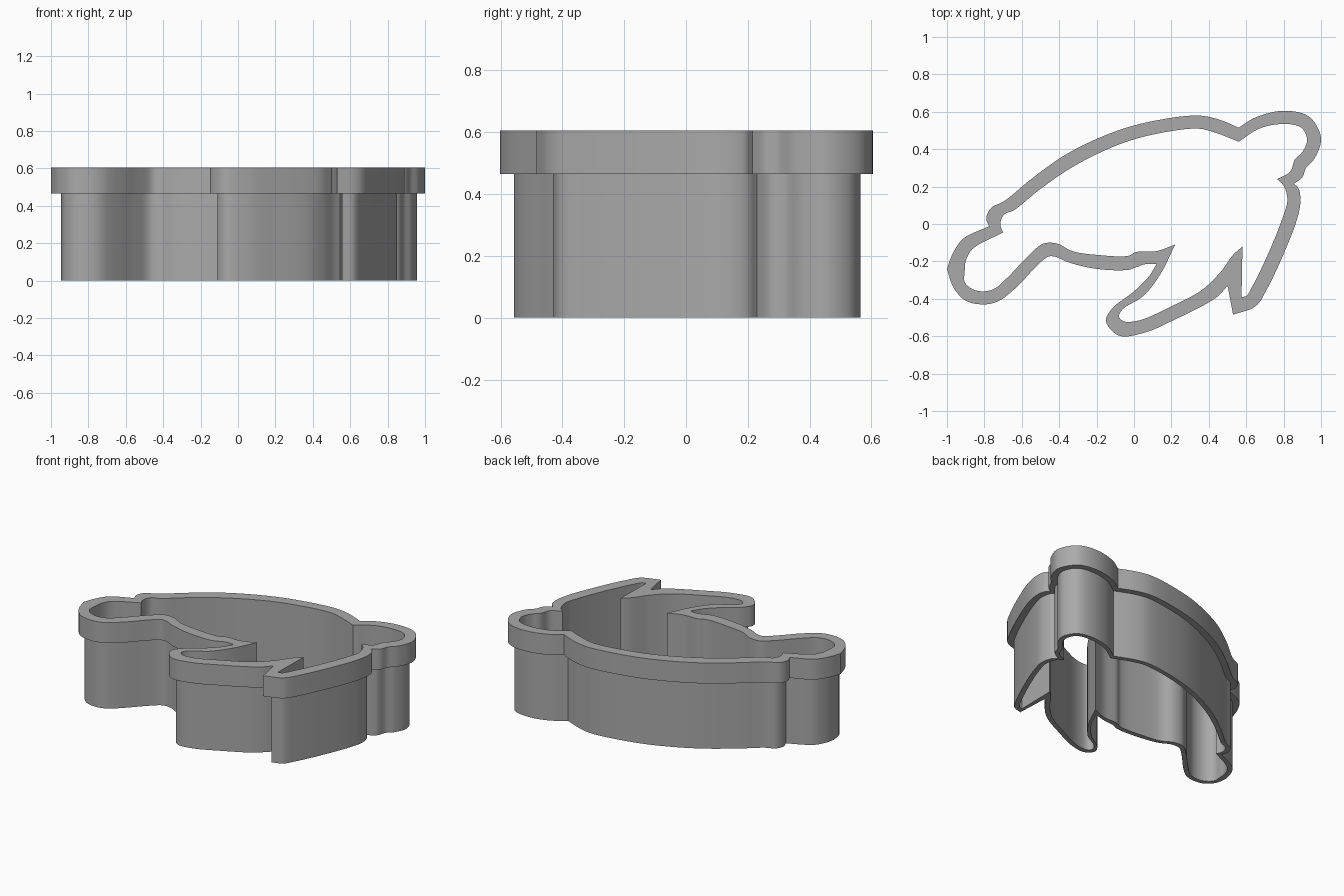
import bpy, bmesh, math
from mathutils import Vector

# Each row is one station of the outline: rim outer x, y, then inner x, y.
# Sections meet at sharp corners and are smooth in between.
tail_top = [(-1.0, -.24, -.905, -.25), (-.97, -.16, -.90, -.20),
            (-.915, -.08, -.865, -.135), (-.775, -.012, -.70, -.045)]
back = [(-.775, -.012, -.70, -.045), (-.79, .03, -.715, .0),
        (-.765, .085, -.695, .05), (-.69, .125, -.64, .075),
        (-.55, .24, -.51, .18), (-.35, .38, -.32, .31),
        (-.10, .495, -.08, .425), (.10, .55, .11, .48),
        (.34, .58, .34, .51), (.45, .56, .43, .49), (.56, .515, .56, .44)]
head = [(.56, .515, .56, .44), (.65, .57, .67, .51), (.80, .605, .80, .535),
        (.935, .575, .895, .515), (1.0, .46, .925, .45),
        (.965, .35, .90, .385), (.92, .30, .86, .345),
        (.90, .25, .835, .28), (.855, .215, .765, .24)]
chest = [(.855, .215, .765, .24), (.88, .19, .80, .205), (.89, .12, .82, .13),
         (.87, .02, .80, .05), (.80, -.16, .73, -.13),
         (.71, -.35, .64, -.32), (.65, -.44, .60, -.385),
         (.53, -.485, .575, -.39)]
slit = [(.53, -.485, .575, -.39), (.50, -.33, .58, -.12)]
paddle = [(.50, -.33, .58, -.12), (.487, -.345, .53, -.165),
          (.45, -.385, .46, -.26), (.39, -.425, .36, -.355),
          (.22, -.51, .19, -.445), (.06, -.58, .03, -.515),
          (-.08, -.597, -.055, -.52), (-.15, -.52, -.08, -.495),
          (-.12, -.455, -.06, -.455), (.0, -.36, .05, -.385),
          (.08, -.28, .14, -.27), (.12, -.215, .22, -.11)]
belly = [(.12, -.215, .22, -.11), (.06, -.215, .12, -.145),
         (.015, -.23, .01, -.15), (-.03, -.245, -.03, -.17),
         (-.20, -.24, -.20, -.165), (-.35, -.205, -.33, -.145),
         (-.42, -.175, -.41, -.105), (-.46, -.175, -.485, -.105),
         (-.53, -.235, -.57, -.175), (-.62, -.33, -.67, -.28),
         (-.72, -.41, -.745, -.345), (-.80, -.43, -.80, -.36),
         (-.90, -.41, -.86, -.35), (-.965, -.34, -.905, -.31),
         (-1.0, -.24, -.905, -.25)]


def smooth(pts, steps=6):
    """Centripetal spline through the points, last point left out."""
    if len(pts) == 2:
        return pts[:1]
    p = [2 * pts[0] - pts[1]] + pts + [2 * pts[-1] - pts[-2]]
    out = []
    for i in range(1, len(p) - 2):
        q = p[i - 1:i + 3]
        t = [0.0]
        for a, b in zip(q, q[1:]):
            t.append(t[-1] + max(math.sqrt((b - a).length), 1e-3))
        for s in range(steps):
            u = t[1] + (t[2] - t[1]) * s / steps
            level = q
            for k in (1, 2):
                level = [level[j].lerp(level[j + 1], (u - t[j]) / (t[j + k] - t[j]))
                         for j in range(len(level) - 1)]
            out.append(level[0].lerp(level[1], (u - t[1]) / (t[2] - t[1])))
    return out


outer, inner = [], []
for section in (tail_top, back, head, chest, slit, paddle, belly):
    outer += smooth([Vector(r[:2]) for r in section])
    inner += smooth([Vector(r[2:]) for r in section])
wall = [o.lerp(i, 0.57) for o, i in zip(outer, inner)]

# Cutter: thin wall with a wider rim on top, one closed section swept round
RIM_Z, TOP_Z = 0.465, 0.605
rings = [(inner, 0), (wall, 0), (wall, RIM_Z),
         (outer, RIM_Z), (outer, TOP_Z), (inner, TOP_Z)]
bm = bmesh.new()
verts = [[bm.verts.new((p.x, p.y, z)) for p in loop] for loop, z in rings]
n = len(outer)
for a, b in zip(verts, verts[1:] + verts[:1]):
    for i in range(n):
        j = (i + 1) % n
        bm.faces.new((a[i], a[j], b[j], b[i]))
bmesh.ops.recalc_face_normals(bm, faces=bm.faces)
mesh = bpy.data.meshes.new("cutter_wall_and_rim")
bm.to_mesh(mesh)
bm.free()

grey = bpy.data.materials.new("plain grey")
grey.diffuse_color = (0.4, 0.4, 0.4, 1)
mesh.materials.append(grey)
cutter = bpy.data.objects.new("cutter_wall_and_rim", mesh)
bpy.context.collection.objects.link(cutter)
bpy.context.view_layer.objects.active = cutter
cutter.select_set(True)
bpy.ops.object.shade_smooth_by_angle(angle=math.radians(30))
